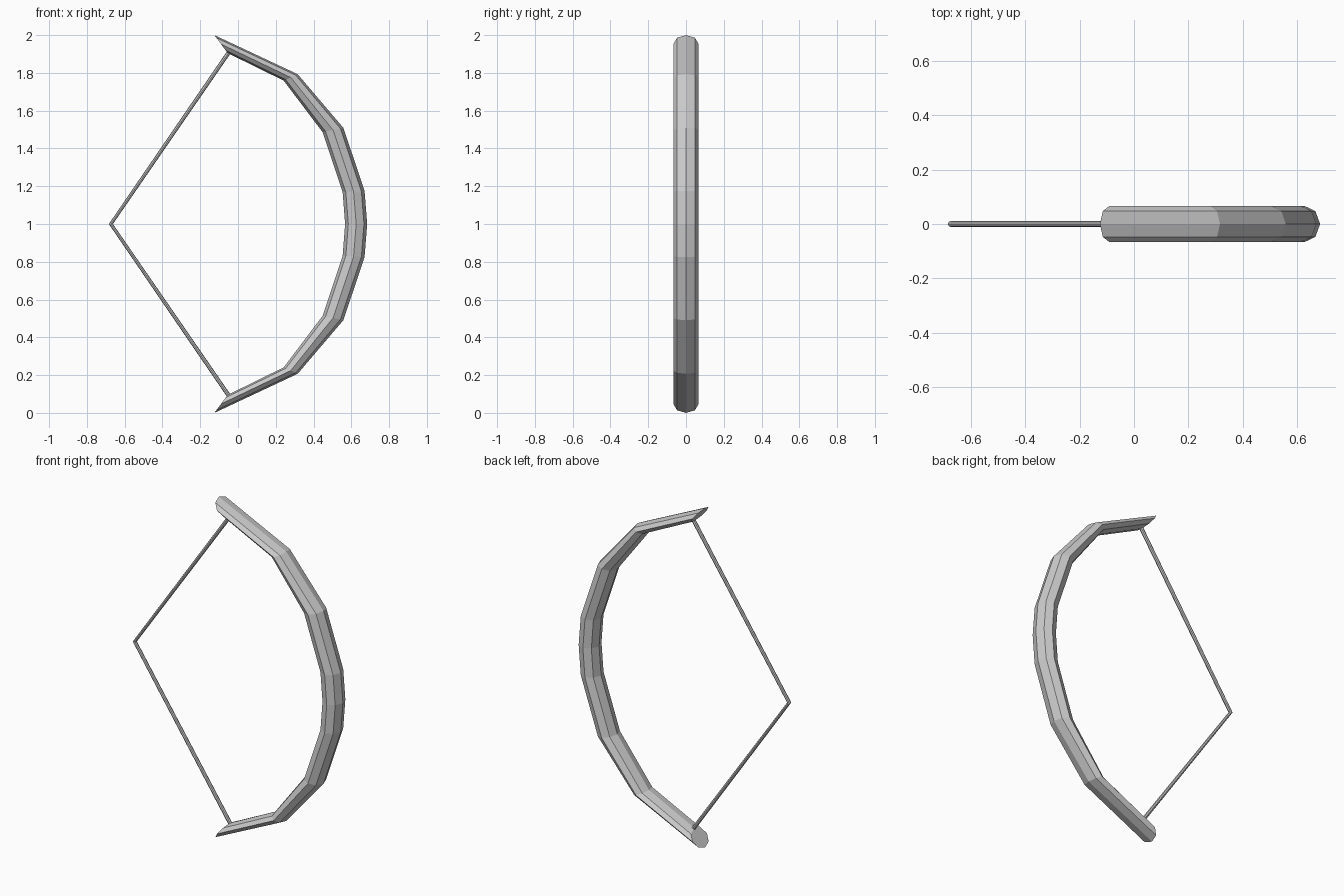
import bpy
import math
from mathutils import Vector

if "Cube" in bpy.data.objects:
    bpy.data.objects.remove(bpy.data.objects["Cube"])

Y = Vector((0, 1, 0))


def sweep(name, stations, sides, half_depth):
    """Tube through (outer, inner) pairs in the xz plane, capped at both ends."""
    verts, faces = [], []
    for (ox, oz), (ix, iz) in stations:
        a, b = Vector((ox, 0, oz)), Vector((ix, 0, iz))
        mid, half = (a + b) / 2, (a - b) / 2
        for k in range(sides):
            t = 2 * math.pi * k / sides
            verts.append(mid + half * math.cos(t) + Y * half_depth * math.sin(t))
    n = len(stations)
    for r in range(n - 1):
        for k in range(sides):
            j = (k + 1) % sides
            p, q = r * sides, (r + 1) * sides
            faces.append((p + k, q + k, q + j, p + j))
    faces.append(tuple(range(sides)))
    faces.append(tuple(reversed(range((n - 1) * sides, n * sides))))
    mesh = bpy.data.meshes.new(name)
    mesh.from_pydata(verts, [], faces)
    mesh.update()
    obj = bpy.data.objects.new(name, mesh)
    bpy.context.collection.objects.link(obj)
    return obj


def mirrored(upper):
    """Continue the upper half below z = 1; the last station is the middle."""
    lower = [tuple((x, 2 - z) for x, z in pair) for pair in reversed(upper[:-1])]
    return upper + lower


# Curved eight-sided limb, tip to grip
limb = [((-0.125, 2.0), (-0.055, 1.905)),
        ((0.316, 1.793), (0.242, 1.759)),
        ((0.558, 1.509), (0.448, 1.486)),
        ((0.67, 1.175), (0.554, 1.168)),
        ((0.684, 1.0), (0.567, 1.0))]
sweep("bow_limb", mirrored(limb), 8, 0.067)

# Drawn string, bent at the nocking point
string = [((-0.058, 1.915), (-0.04, 1.902)),
          ((-0.684, 1.0), (-0.662, 1.0))]
sweep("bow_string", mirrored(string), 8, 0.011)
